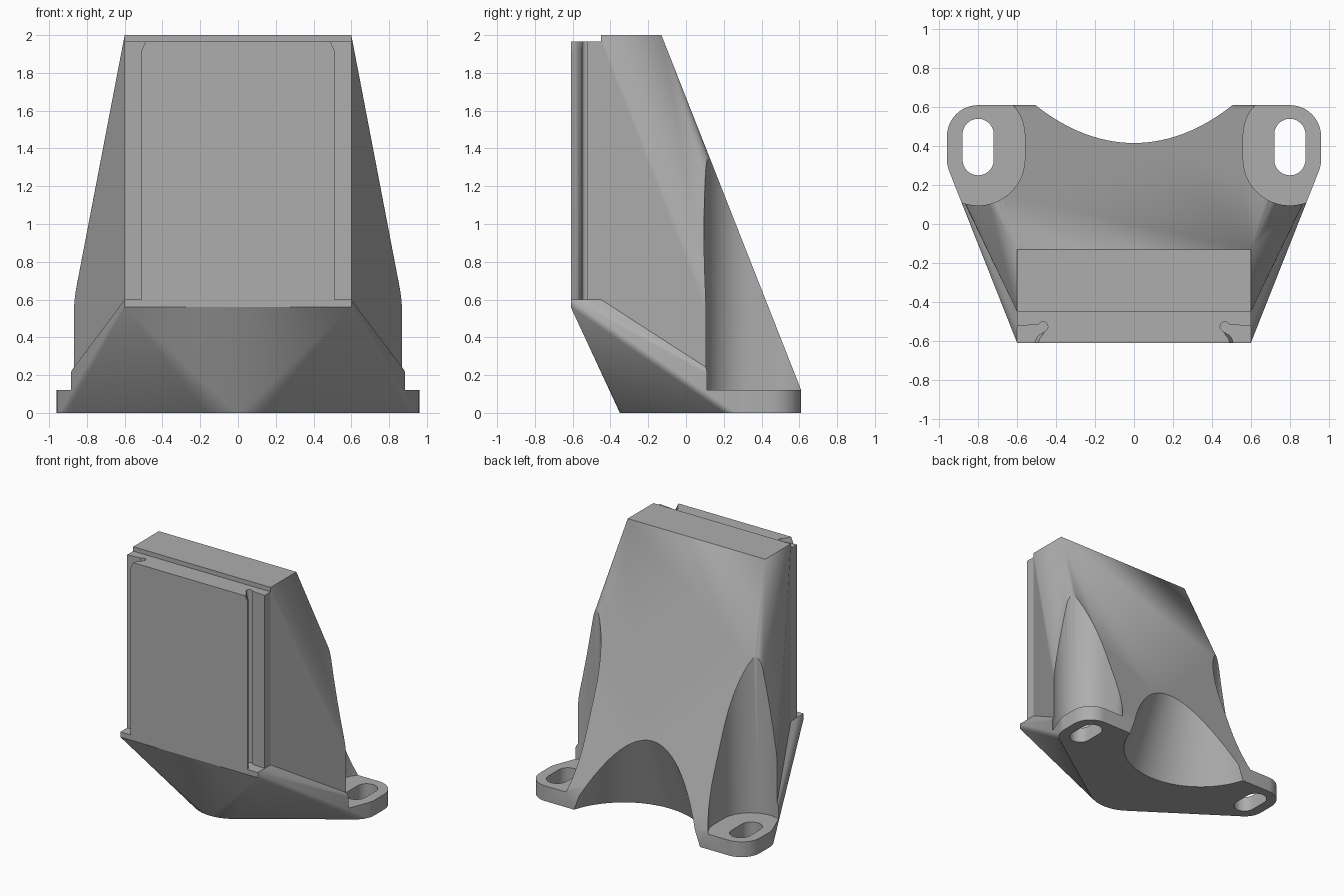
import bpy, bmesh
from math import sin, cos, tau, pi

cube = bpy.data.objects.get("Cube")
if cube:
    bpy.data.objects.remove(cube, do_unlink=True)

grey = bpy.data.materials.new("plain grey")
grey.use_nodes = True
grey.diffuse_color = (0.42, 0.42, 0.42, 1)
grey.node_tree.nodes["Principled BSDF"].inputs["Base Color"].default_value = grey.diffuse_color


def make_object(name, bm):
    bmesh.ops.recalc_face_normals(bm, faces=bm.faces)
    mesh = bpy.data.meshes.new(name)
    bm.to_mesh(mesh)
    bm.free()
    mesh.materials.append(grey)
    obj = bpy.data.objects.new(name, mesh)
    bpy.context.collection.objects.link(obj)
    return obj


def hull(name, points):
    bm = bmesh.new()
    for p in points:
        bm.verts.new(p)
    result = bmesh.ops.convex_hull(bm, input=bm.verts)
    loose = {v for v in result["geom_interior"] + result["geom_unused"]
             if isinstance(v, bmesh.types.BMVert)}
    bmesh.ops.delete(bm, geom=list(loose), context="VERTS")
    bmesh.ops.dissolve_limit(bm, angle_limit=0.002, verts=bm.verts, edges=bm.edges)
    return make_object(name, bm)


def loft(name, rings):
    """Skin equal-length rings of points and cap both ends."""
    bm = bmesh.new()
    loops = [[bm.verts.new(p) for p in ring] for ring in rings]
    for low, high in zip(loops, loops[1:]):
        for i in range(len(low)):
            j = (i + 1) % len(low)
            bm.faces.new((low[i], low[j], high[j], high[i]))
    bm.faces.new(loops[0])
    bm.faces.new(loops[-1])
    return make_object(name, bm)


def circle(x, y, z, r, n=48):
    return [(x + r * cos(tau * i / n), y + r * sin(tau * i / n), z) for i in range(n)]


def capsule(x, y0, y1, r, z, n=24):
    """Outline of a slot that runs along y."""
    back = [(x + r * cos(pi * i / n), y1 + r * sin(pi * i / n), z) for i in range(n + 1)]
    front = [(x - r * cos(pi * i / n), y0 - r * sin(pi * i / n), z) for i in range(n + 1)]
    return back + front


def combine(target, other, operation):
    mod = target.modifiers.new(other.name, "BOOLEAN")
    mod.operation = operation
    mod.solver = "EXACT"
    mod.object = other
    bpy.context.view_layer.objects.active = target
    bpy.ops.object.modifier_apply(modifier=mod.name)
    bpy.data.objects.remove(other, do_unlink=True)


W, FRONT, STEP, FOOT = 0.6, -0.61, -0.45, 0.12
feet = [p for s in (-1, 1) for z in (0, FOOT) for p in capsule(s * 0.8, 0.33, 0.45, 0.16, z)]

# Tapered housing above the feet
housing = hull("housing", feet + [(s * W, y, z) for s in (-1, 1)
                                  for y, z in ((STEP, 2), (-0.13, 2), (STEP, 0.6))])

# Keel that narrows from the front edge to the rounded nose of the base
keel = hull("keel", feet + circle(0, -0.05, 0, 0.3)
            + [(s * W, y, z) for s in (-1, 1)
               for y, z in ((FRONT, 0.56), (FRONT, 0.6), (STEP, 0.6))])
combine(housing, keel, "UNION")

# Front panel with an undercut groove beside each edge
lip = [(0.51, FRONT), (0.505, -0.59), (0.49, -0.57), (0.46, -0.553)]
bead = [(0.467 + 0.025 * cos(a), -0.527 + 0.025 * sin(a))
        for a in (-tau * 0.3 - tau * 0.62 * i / 12 for i in range(13))]
edge = lip + bead + [(W, -0.525), (W, STEP + 0.02)]


def panel_ring(z, inset):
    right = [(x - (inset if i < len(lip) - 1 else 0), y, z) for i, (x, y) in enumerate(edge)]
    return right + [(-x, y, z) for x, y, z in reversed(right)]


panel = loft("front_panel", [panel_ring(0.59, 0), panel_ring(1.92, 0), panel_ring(1.965, 0.02)])
combine(housing, panel, "UNION")

# Clearance above each foot and the slotted screw hole through it
for s in (-1, 1):
    for name, y0, y1, r, low in (("clearance", 0.335, 0.45, 0.24, FOOT),
                                 ("screw_slot", 0.33, 0.46, 0.08, -0.1)):
        cutter = loft(name, [capsule(s * 0.8, y0, y1, r, z) for z in (low, 2.5)])
        combine(housing, cutter, "DIFFERENCE")

# Conical scoop under the back
scoop = loft("scoop", [circle(0, 0.775, z, 0.574 - 0.35 * z, 64) for z in (-0.1, 1.2)])
combine(housing, scoop, "DIFFERENCE")

# Smooth the round surfaces, keep the edges sharp
bpy.ops.object.select_all(action="DESELECT")
housing.select_set(True)
bpy.context.view_layer.objects.active = housing
bpy.ops.object.shade_smooth_by_angle(angle=0.4)
